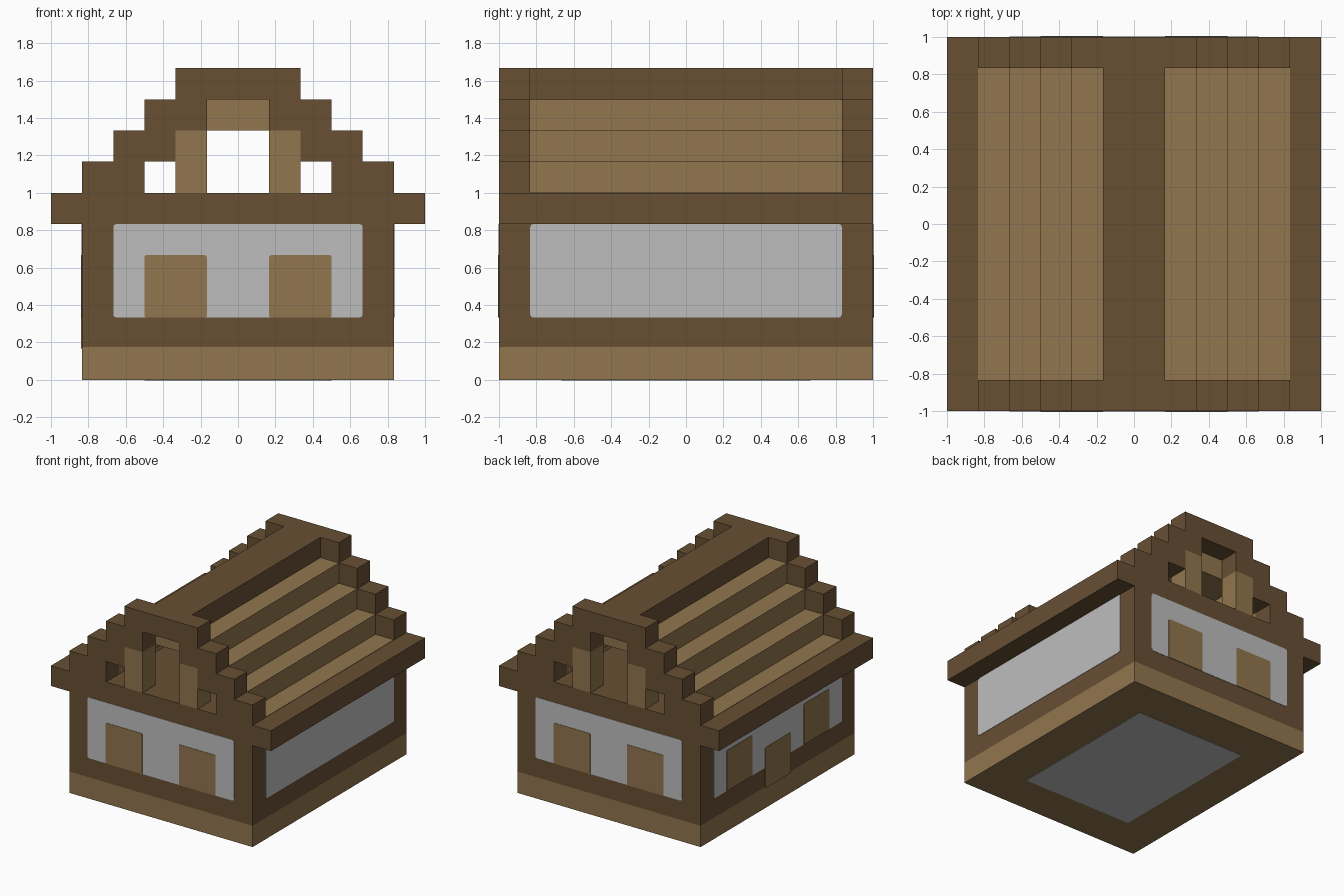
import bpy, bmesh
from mathutils import Vector

U = 1 / 6  # one building block
LAYER = 0.003

cube = bpy.data.objects.get("Cube")
if cube:
    bpy.data.objects.remove(cube, do_unlink=True)


def material(name, rgb):
    m = bpy.data.materials.new(name)
    m.use_nodes = True
    m.diffuse_color = (*rgb, 1)
    m.node_tree.nodes["Principled BSDF"].inputs["Base Color"].default_value = (*rgb, 1)
    return m


DARK = material("dark brown wood", (0.138, 0.080, 0.034))
LIGHT = material("light brown wood", (0.283, 0.181, 0.076))
GREY = material("pale grey plaster", (0.51, 0.515, 0.51))


def finish(bm, name, mat):
    bmesh.ops.recalc_face_normals(bm, faces=bm.faces)
    me = bpy.data.meshes.new(name)
    bm.to_mesh(me)
    bm.free()
    me.materials.append(mat)
    ob = bpy.data.objects.new(name, me)
    bpy.context.collection.objects.link(ob)
    return ob


def box(name, mat, x, y, z):
    """Box from (min, max) ranges given in blocks."""
    bm = bmesh.new()
    bmesh.ops.create_cube(bm, size=1)
    for v in bm.verts:
        v.co = Vector([((a + b) / 2 + c * (b - a)) * U
                       for c, (a, b) in zip(v.co, (x, y, z))])
    return finish(bm, name, mat)


def extrude(name, mat, outline, y0, y1):
    """Extrude an x-z outline, given in blocks, along y."""
    bm = bmesh.new()
    face = bm.faces.new([bm.verts.new((x * U, y0 * U, z * U)) for x, z in outline])
    side = bmesh.ops.extrude_face_region(bm, geom=[face])["geom"]
    bmesh.ops.translate(bm, vec=(0, (y1 - y0) * U, 0),
                        verts=[g for g in side if isinstance(g, bmesh.types.BMVert)])
    return finish(bm, name, mat)


def plate(name, mat, normal, offset, a, b, layer=1, radius=0.018):
    """Thin rounded panel on the face at offset blocks along normal."""
    n = Vector(normal)
    # in-plane axes
    s = Vector((0, 1, 0)) if n.x else Vector((1, 0, 0))
    t = Vector((0, 1, 0)) if n.z else Vector((0, 0, 1))
    bm = bmesh.new()
    corners = [(a[0], b[0]), (a[1], b[0]), (a[1], b[1]), (a[0], b[1])]
    face = bm.faces.new([bm.verts.new(s * p * U + t * q * U + n * offset * U)
                         for p, q in corners])
    if radius:
        bmesh.ops.bevel(bm, geom=list(bm.verts), offset=radius, segments=3,
                        profile=0.5, affect='VERTICES')
    ext = bmesh.ops.extrude_face_region(bm, geom=list(bm.faces))["geom"]
    bmesh.ops.translate(bm, vec=n * LAYER * layer,
                        verts=[g for g in ext if isinstance(g, bmesh.types.BMVert)])
    return finish(bm, name, mat)


def stairs(half, base):
    """Right-hand stepped edge, rising inward one block per step."""
    pts = []
    for i, w in enumerate(half):
        pts += [(w, base + i), (w, base + i + 1)]
    return pts


def arch(outer, inner, base=6):
    """Stepped arch: outer staircase with a stepped hollow beneath."""
    def whole(half):
        right = stairs(half, base)
        return right + [(-x, z) for x, z in reversed(right)]
    return whole(outer) + whole(inner)[::-1]


# Walls, base and eaves
box("base_course", LIGHT, (-5, 5), (-6, 6), (0, 1.05))
box("walls", DARK, (-5, 5), (-6, 6), (1.05, 5))
box("eaves_slab", DARK, (-6, 6), (-6, 6), (5, 6))
plate("floor_panel", GREY, (0, 0, -1), 0, (-3, 3), (-4, 4))

# Front and back wall panels with windows
for side, s in (("front", -1), ("back", 1)):
    n = (0, s, 0)
    plate(f"{side}_plaster", GREY, n, 6, (-4, 4), (2, 5))
    for k in (-1, 1):
        hand = "left" if k > 0 else "right"
        plate(f"{side}_{hand}_window", LIGHT, n, 6, sorted((k, 3 * k)), (2, 4), 2, 0.01)

# Side wall panels, with windows and a door on the right side only
for side, s in (("left", 1), ("right", -1)):
    plate(f"{side}_plaster", GREY, (s, 0, 0), 5, (-5, 5), (2, 5))
for i, y in enumerate((-4, 2)):
    plate(f"side_window_{i + 1}", LIGHT, (-1, 0, 0), 5, (y, y + 2), (2, 4), 2, 0.01)
plate("side_door", LIGHT, (-1, 0, 0), 5, (-1, 1), (1, 3), 2, 0.01)

# Stepped roof shell, ridge beam and lowest roof tread
extrude("stepped_roof", LIGHT, arch((4, 3, 2), (3, 2)), -5, 5)
box("ridge_beam", DARK, (-1, 1), (-5, 5), (9, 10))
for k in (-1, 1):
    hand = "left" if k > 0 else "right"
    plate(f"{hand}_lowest_tread", LIGHT, (0, 0, 1), 6, sorted((4 * k, 5 * k)),
          (-5, 5), 1, 0)

# Gables with stepped openings and two posts each
for side, y in (("front", (-6, -5)), ("back", (5, 6))):
    extrude(f"{side}_gable", DARK, arch((5, 4, 3, 2), (3, 2, 1)), *y)
    for k in (-1, 1):
        hand = "left" if k > 0 else "right"
        box(f"{side}_{hand}_gable_post", LIGHT, sorted((k, 2 * k)), y, (6, 8))
